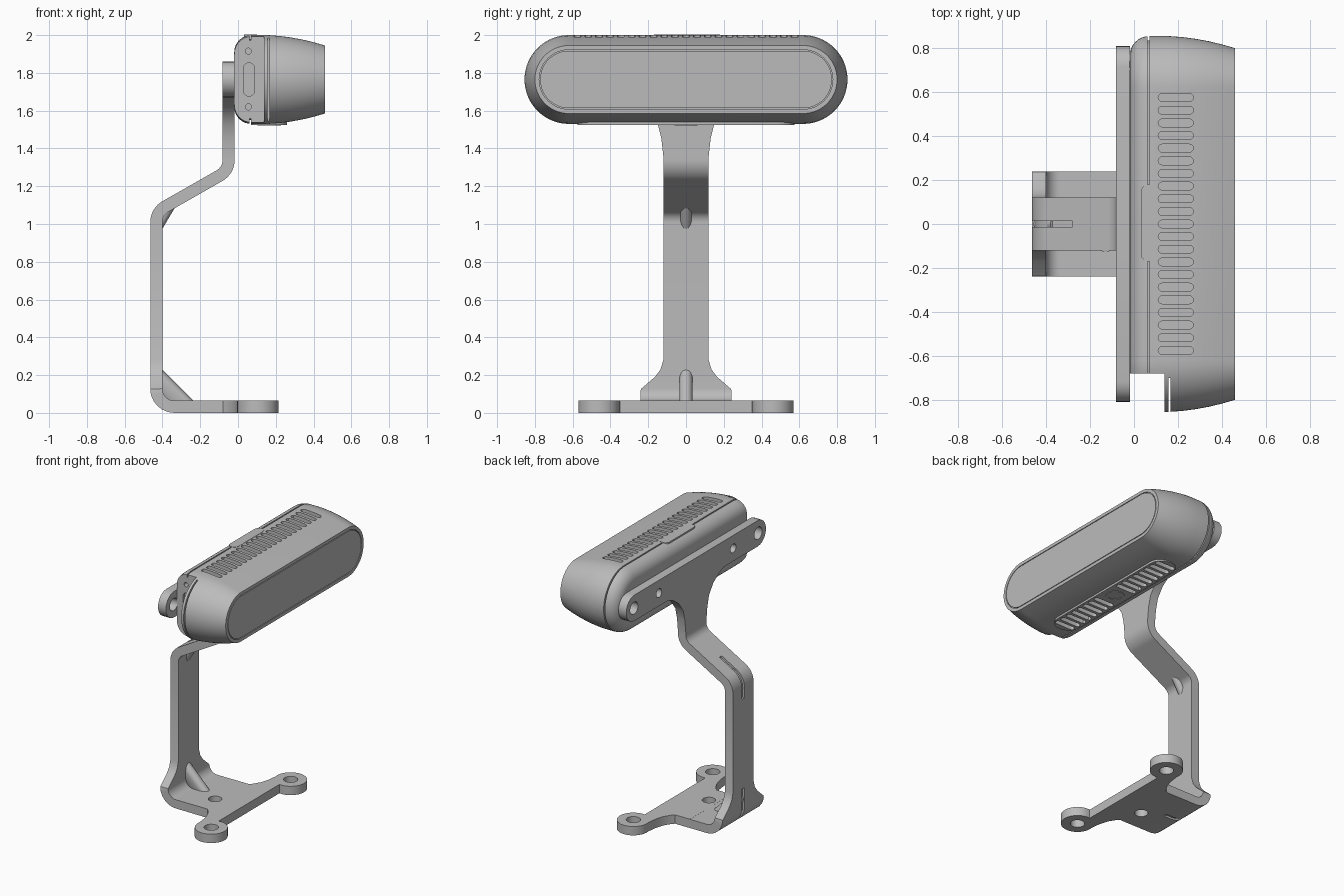
import bpy, bmesh, math
from mathutils import Vector

if "Cube" in bpy.data.objects:
    bpy.data.objects.remove(bpy.data.objects["Cube"])

grey = bpy.data.materials.new("satin grey")
grey.use_nodes = True
grey.diffuse_color = (0.5, 0.5, 0.5, 1)
grey.node_tree.nodes["Principled BSDF"].inputs["Base Color"].default_value = (0.5, 0.5, 0.5, 1)

MID = 1.765      # height of the housing centre line
HALF = 0.62      # half length of its straight part
PUT = {"x": lambda u, v, w: (w, u, v),
       "y": lambda u, v, w: (u, w, v),
       "z": lambda u, v, w: (u, v, w)}


def loft(bm, rings, closed=False):
    """Skin a list of equal point rings, capped or joined end to end."""
    vs = [[bm.verts.new(p) for p in r] for r in rings]
    n = len(vs[0])
    pairs = list(zip(vs, vs[1:])) + ([(vs[-1], vs[0])] if closed else [])
    for a, b in pairs:
        for i in range(n):
            j = (i + 1) % n
            bm.faces.new((a[i], a[j], b[j], b[i]))
    if not closed:
        bm.faces.new(vs[0][::-1])
        bm.faces.new(vs[-1])


def prism(bm, outline, axis, a, b):
    loft(bm, [[PUT[axis](u, v, w) for u, v in outline] for w in (a, b)])


def pill(cu, cv, half, r, along="u", n=12):
    """Stadium outline; half = 0 gives a circle."""
    pts = []
    for side in (1, -1):
        for i in range(n + 1 if half else n):
            t = math.pi * (i / n - 0.5)
            u, v = side * (half + r * math.cos(t)), side * r * math.sin(t)
            pts.append((cu + u, cv + v) if along == "u" else (cu - v, cv + u))
    return pts


def box(u0, u1, v0, v1):
    return [(u0, v0), (u1, v0), (u1, v1), (u0, v1)]


def fillet(points, r, steps=8):
    """Round the corners of an open 2D path."""
    pts = [Vector(p) for p in points]
    out = [pts[0]]
    for a, p, b in zip(pts, pts[1:], pts[2:]):
        d, e = (a - p).normalized(), (b - p).normalized()
        ang = d.angle(e)
        if ang > 3.1:
            out.append(p)
            continue
        centre = p + (d + e).normalized() * r / math.sin(ang / 2)
        s = p + d * r / math.tan(ang / 2) - centre
        t = p + e * r / math.tan(ang / 2) - centre
        for i in range(steps + 1):
            k = i / steps
            out.append(centre + (s * (1 - k) + t * k).normalized() * r)
    return out + [pts[-1]]


def strip(bm, path, thick, width):
    """Sweep a flat bar along a path in the side plane."""
    rings = []
    for i, p in enumerate(path):
        d = (path[min(i + 1, len(path) - 1)] - path[max(i - 1, 0)]).normalized()
        o = Vector((-d.y, d.x)) * thick / 2
        w = width(p)
        q, s = p + o, p - o
        rings.append([(q.x, -w, q.y), (q.x, w, q.y), (s.x, w, s.y), (s.x, -w, s.y)])
    loft(bm, rings)


def make(name, bm):
    bmesh.ops.recalc_face_normals(bm, faces=bm.faces)
    me = bpy.data.meshes.new(name)
    bm.to_mesh(me)
    bm.free()
    ob = bpy.data.objects.new(name, me)
    bpy.context.collection.objects.link(ob)
    me.materials.append(grey)
    return ob


def cut(ob, bm):
    """Subtract a bmesh from an object and drop the cutter."""
    tool = make("cutter", bm)
    tool.hide_render = True
    mod = ob.modifiers.new("cut", "BOOLEAN")
    mod.operation, mod.solver, mod.object = "DIFFERENCE", "EXACT", tool
    dg = bpy.context.evaluated_depsgraph_get()
    me = bpy.data.meshes.new_from_object(ob.evaluated_get(dg))
    ob.modifiers.clear()
    ob.data = me
    bpy.data.objects.remove(tool)


def smooth(ob, angle=30):
    bpy.ops.object.select_all(action="DESELECT")
    ob.select_set(True)
    bpy.context.view_layer.objects.active = ob
    bpy.ops.object.shade_smooth_by_angle(angle=math.radians(angle))


def lerp(table, z):
    for (a, wa), (b, wb) in zip(table, table[1:]):
        if z <= b:
            return wa + (wb - wa) * max(0, z - a) / (b - a)
    return table[-1][1]


# Housing: pill section lofted from the rounded back to the tapered face
def section(x, inset):
    return [(x, y, z) for y, z in pill(0, MID, HALF, 0.235 - inset, n=32)]


R = 0.09
back = [(-0.02 + R - R * math.cos(t), R - R * math.sin(t))
        for t in (math.pi / 2 * i / 8 for i in range(9))]
taper = [(0.16 + 0.3 * k, 0.015 * k + 0.04 * k * k) for k in (0, .2, .4, .6, .8, 1)]
bm = bmesh.new()
loft(bm, [section(x, d) for x, d in back + taper])
housing = make("sensor_housing", bm)

# Open end bay with a free lip, shell seam and face groove
bm = bmesh.new()
prism(bm, box(-0.1, 0.138, -1, -0.68), "z", 1.4, 2.1)
cut(housing, bm)
bm = bmesh.new()
prism(bm, box(0.157, 0.166, -1, -0.7), "z", 1.4, 2.1)
for x0, x1, d0, d1 in ((0.061, 0.07, -0.02, 0.02), (0.45, 0.48, 0.078, 0.083)):
    loft(bm, [section(x0, d0), section(x1, d0), section(x1, d1), section(x0, d1)], True)
# Screw holes and connector slot in the bay wall
for z in (1.62, 1.915):
    prism(bm, pill(0.055, z, 0, 0.016), "y", -0.7, -0.62)
prism(bm, pill(0.058, MID, 0.058, 0.03, "v"), "y", -0.7, -0.66)
cut(housing, bm)

# Raised grille panel under the housing
bm = bmesh.new()
prism(bm, pill(0.165, 0, 0.48, 0.095, "v"), "z", 1.525, 1.56)
panel = make("lower_grille_panel", bm)


# Vent slots, above and below
def vents(z0, z1, gap):
    bm = bmesh.new()
    for i in range(21):
        y = 0.0575 * (i - 10)
        if abs(y) >= gap and (gap == 0 or abs(y) < 0.54):
            prism(bm, pill(0.19 if gap == 0 else 0.165, y, 0.062, 0.018, n=6), "z", z0, z1)
    return bm


cut(housing, vents(1.93, 2.1, 0))
cut(housing, vents(1.45, 1.6, 0.1))
cut(panel, vents(1.45, 1.6, 0.1))
smooth(housing)
smooth(panel)

# Tripod insert and top latch
bm = bmesh.new()
prism(bm, pill(0.165, 0, 0, 0.062), "z", 1.522, 1.57)
insert = make("tripod_insert", bm)
bm = bmesh.new()
prism(bm, pill(0.165, 0, 0, 0.045), "z", 1.5, 1.56)
cut(insert, bm)
smooth(insert)
bm = bmesh.new()
prism(bm, pill(0.066, 0.005, 0.14, 0.035, "v"), "z", 1.95, 2.002)
smooth(make("top_latch", bm))

# Bent bracket arm with flared foot and head
T = 0.064
FOOT = [(0, .24), (.125, .24), (.19, .165), (.23, .135), (.28, .12)]
HEAD = [(1.36, .12), (1.45, .13), (1.53, .15), (1.6, .2), (1.65, .27), (1.69, .38)]
path = [(-0.2, 0.0325), (-0.4325, 0.0325)]
path += [(-0.4325, z) for z, w in FOOT[2:]]
path += [(-0.4325, 1.065), (-0.05, 1.283)] + [(-0.05, z) for z, w in HEAD]
bm = bmesh.new()
strip(bm, fillet(path, 0.095), T, lambda p: lerp(FOOT, p.y) if p.y < 1 else lerp(HEAD, p.y))
arm = make("bracket_arm", bm)
bm = bmesh.new()
strip(bm, fillet([(-.465, .93), (-.465, 1.083), (-.28, 1.188)], .13), .03, lambda p: .014)
strip(bm, fillet([(-.465, .27), (-.465, 0), (-.27, 0)], .127), .03, lambda p: .014)
cut(arm, bm)
smooth(arm)

# Crossbar carrying the housing
bm = bmesh.new()
prism(bm, pill(0, MID, 0.715, 0.095), "x", -0.082, -0.018)
bar = make("mounting_bar", bm)
bm = bmesh.new()
for s in (1, -1):
    prism(bm, pill(s * 0.72, MID, 0, 0.045), "x", -0.2, 0.1)
    prism(bm, pill(s * 0.43, MID, 0, 0.032), "x", -0.2, 0.1)
cut(bar, bm)
smooth(bar)

# Base plate with two round feet
half = [(-0.2, .24), (-.08, .24), (-.06, .26), (-.03, .31), (-.012, .37)]
for i in range(25):
    t = math.radians(190 - 288 * i / 24)
    half.append((0.105 + 0.11 * math.cos(t), 0.46 + 0.11 * math.sin(t)))
outline = half + [(x, -y) for x, y in reversed(half)]
bm = bmesh.new()
prism(bm, outline, "z", 0, 0.065)
base = make("base_plate", bm)
bm = bmesh.new()
for x, y, r in ((.105, .46, .048), (.105, -.46, .048), (-.13, -.08, .045)):
    prism(bm, pill(x, y, 0, r), "z", -0.1, 0.2)
cut(base, bm)
smooth(base)


# Stiffening gussets in the bends
def gusset(name, p, q, corner, r=0.035):
    bm = bmesh.new()
    p, q = Vector(p), Vector(q)
    d = (q - p).normalized()
    for c in (p, q):
        for i in range(16):
            t = math.tau * i / 16
            o = c + Vector((-d.y, d.x)) * r * math.cos(t)
            bm.verts.new((o.x, r * math.sin(t), o.y))
    for y in (-r, r):
        bm.verts.new((corner[0], y, corner[1]))
    bmesh.ops.convex_hull(bm, input=bm.verts)
    smooth(make(name, bm))


gusset("lower_gusset", (-.437, .215), (-.255, .033), (-.42, .05))
gusset("upper_gusset", (-.432, .98), (-.355, 1.11), (-.42, 1.07), 0.03)
